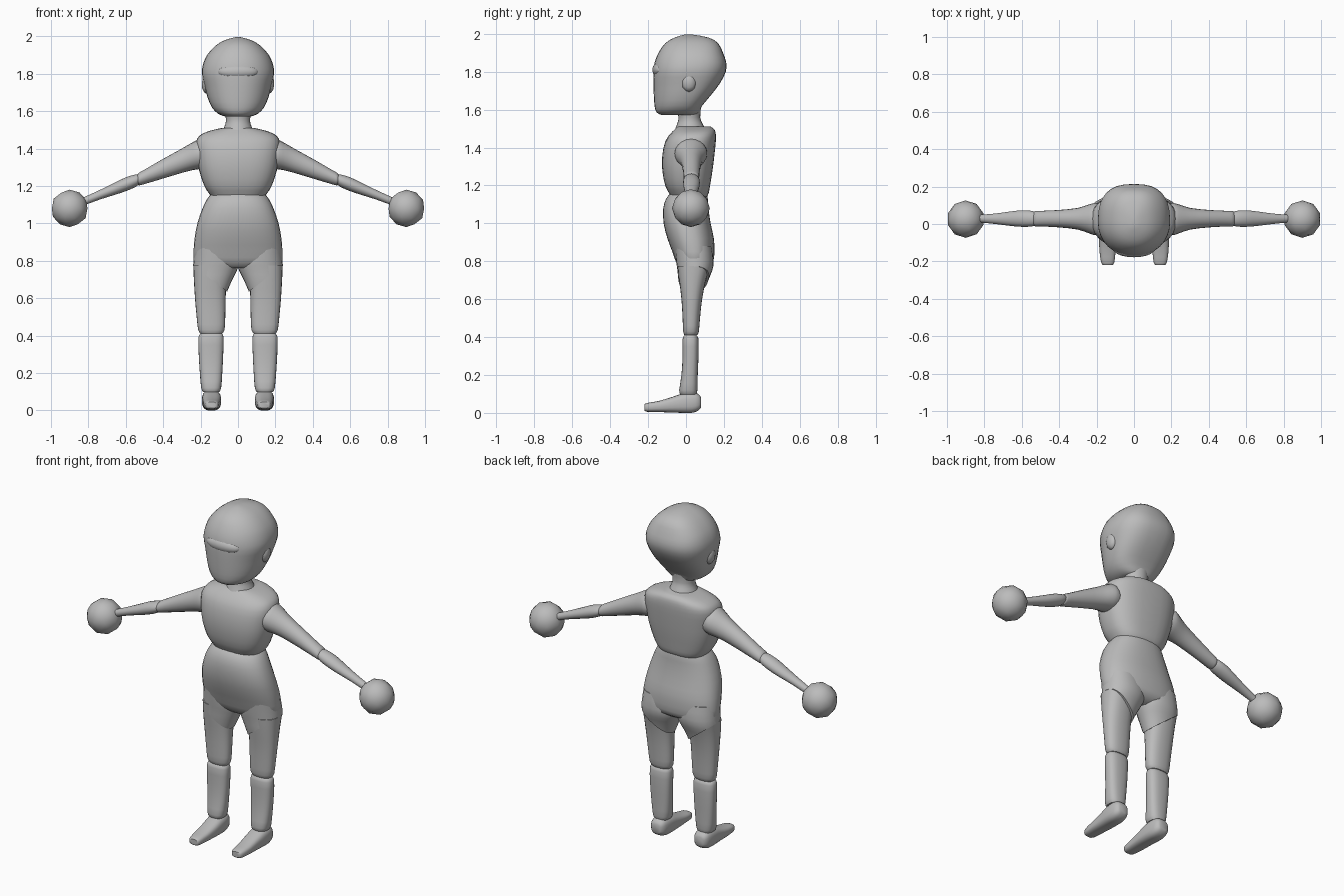
import bpy, bmesh, math
from mathutils import Vector, Matrix

grey = bpy.data.materials.new("clay grey")
grey.diffuse_color = (0.5, 0.5, 0.5, 1)


def finish(name, bm, angle=40):
    bmesh.ops.recalc_face_normals(bm, faces=bm.faces)
    me = bpy.data.meshes.new(name)
    bm.to_mesh(me)
    bm.free()
    me.materials.append(grey)
    for p in me.polygons:
        p.use_smooth = True
    me.set_sharp_from_angle(angle=math.radians(angle))
    ob = bpy.data.objects.new(name, me)
    bpy.context.collection.objects.link(ob)
    return ob


def resample(rows, steps):
    """Catmull-Rom through the rows of section values."""
    out = []
    for i in range(len(rows) - 1):
        quad = [rows[max(i - 1, 0)], rows[i], rows[i + 1], rows[min(i + 2, len(rows) - 1)]]
        for s in range(steps):
            t = s / steps
            out.append([b + 0.5 * t * (c - a + t * (2 * a - 5 * b + 4 * c - d + t * (3 * (b - c) + d - a)))
                        for a, b, c, d in zip(*quad)])
    return out + [list(rows[-1])]


def sp(v, n):
    return math.copysign(abs(v) ** (2 / n), v)


def loft(name, rows, axis="z", n=2.0, n_back=None, segs=24, steps=2, side=1, cut=None):
    """Rows: station, low and high of first cross axis, low and high of second, optional widest point."""
    bm = bmesh.new()
    rings = []
    for r in resample(rows, steps):
        s, a0, a1, b0, b1 = r[:5]
        bc = r[5] if len(r) > 5 else (b0 + b1) / 2
        ring = []
        for k in range(segs):
            t = 2 * math.pi * k / segs
            e = (n_back or n) if math.sin(t) > 0 else n
            a = (a0 + a1) / 2 + (a1 - a0) / 2 * sp(math.cos(t), e)
            b = bc + ((b1 - bc) if math.sin(t) > 0 else (bc - b0)) * sp(math.sin(t), e)
            co = {"z": (a, b, s), "x": (s, a, b), "y": (a, s, b)}[axis]
            ring.append(bm.verts.new((co[0] * side, co[1], co[2])))
        rings.append(ring)
    for p, q in zip(rings, rings[1:]):
        for k in range(segs):
            bm.faces.new((p[k], p[(k + 1) % segs], q[(k + 1) % segs], q[k]))
    bm.faces.new(rings[0])
    bm.faces.new(rings[-1])
    if cut:
        point, normal = cut
        geom = bm.verts[:] + bm.edges[:] + bm.faces[:]
        res = bmesh.ops.bisect_plane(bm, geom=geom, plane_co=(point[0] * side, point[1], point[2]),
                                     plane_no=(normal[0] * side, normal[1], normal[2]), clear_outer=True)
        edges = [e for e in res["geom_cut"] if isinstance(e, bmesh.types.BMEdge)]
        bmesh.ops.contextual_create(bm, geom=edges)
    return finish(name, bm)


def ball(name, centre, radii, subdiv=2):
    bm = bmesh.new()
    m = Matrix.Translation(centre) @ Matrix.Diagonal((*radii, 1))
    bmesh.ops.create_icosphere(bm, subdivisions=subdiv, radius=1, matrix=m)
    return finish(name, bm, 60)


def sym(z, w, front, back, mid=None):
    return (z, -w, w, front, back) + (() if mid is None else (mid,))


# Head, with a long jaw and a broad overhanging back
loft("head", [
    sym(1.572, .07, -.13, .06, -.02), sym(1.585, .105, -.155, .068, -.03),
    sym(1.62, .14, -.166, .085, -.02), sym(1.68, .165, -.17, .135, 0),
    sym(1.74, .18, -.172, .18, .01), sym(1.80, .193, -.172, .21, .01),
    sym(1.85, .187, -.165, .212, .02), sym(1.90, .165, -.145, .195, .02),
    sym(1.95, .12, -.11, .17, .02), sym(1.98, .07, -.06, .12, .02),
    sym(1.995, .015, -.01, .04, .01)], n=2.1, n_back=2.6, segs=32)
ball("eye_band", (0, -.135, 1.81), (.11, .043, .042), 3)
loft("neck", [sym(1.49, .085, -.06, .105), sym(1.53, .068, -.045, .085),
              sym(1.56, .065, -.04, .075), sym(1.62, .075, -.05, .08)])

# Chest block
loft("chest", [
    sym(1.14, .14, -.08, .11), sym(1.16, .155, -.09, .12), sym(1.20, .18, -.11, .127),
    sym(1.28, .207, -.125, .14), sym(1.36, .22, -.125, .15), sym(1.43, .225, -.11, .157),
    sym(1.47, .205, -.085, .157), sym(1.495, .15, -.06, .15), sym(1.51, .085, -.045, .13)],
    n=2.6, segs=32)

# Hips with the trouser lobes
loft("hips", [
    sym(1.155, .145, -.085, .11), sym(1.13, .165, -.105, .115), sym(1.08, .19, -.12, .118),
    sym(1.0, .217, -.118, .13), sym(.92, .232, -.098, .147), sym(.85, .237, -.072, .15),
    sym(.79, .225, -.05, .14), sym(.76, .12, -.02, .09)], n=2.3, segs=32)

for side, tag in ((1, "right"), (-1, "left")):
    # Sloped leg opening runs from the outer hip down to the inner thigh
    loft(f"hip_lobe_{tag}", [
        (.88, .01, .23, -.06, .135), (.80, -.01, .238, -.052, .146), (.75, .005, .24, -.045, .138),
        (.70, .03, .235, -.04, .118), (.63, .06, .23, -.03, .098)],
        n=2.2, side=side, cut=((.235, 0, .77), (.13, 0, -.17)))
    loft(f"thigh_{tag}", [
        (.775, .06, .239, -.044, .128), (.70, .062, .236, -.036, .105), (.60, .066, .23, -.024, .085),
        (.50, .068, .221, -.018, .074), (.43, .072, .213, -.015, .068), (.41, .085, .2, -.008, .06)],
        n=2.4, side=side)
    loft(f"shin_{tag}", [
        (.41, .085, .2, -.008, .055), (.39, .077, .212, -.018, .066), (.30, .079, .21, -.018, .066),
        (.20, .084, .204, -.024, .062), (.12, .09, .197, -.036, .06), (.098, .1, .187, -.03, .055)],
        n=2.6, side=side)
    # Foot: ankle stub and a tapering sole
    loft(f"foot_{tag}", [
        (-.22, .115, .165, .012, .045), (-.205, .105, .176, .006, .052), (-.14, .098, .185, .004, .064),
        (-.07, .092, .188, .002, .085), (-.02, .09, .192, .0, .102), (.03, .092, .192, .0, .108),
        (.065, .1, .185, .012, .1), (.08, .115, .17, .03, .08)],
        axis="y", n=2.8, side=side)
    # Arms slope down and out to ball hands
    loft(f"upper_arm_{tag}", [
        (.17, -.05, .1, 1.3, 1.42), (.205, -.06, .112, 1.29, 1.447), (.24, -.05, .105, 1.285, 1.435),
        (.30, -.03, .086, 1.27, 1.4), (.40, -.018, .075, 1.24, 1.345), (.50, -.013, .07, 1.21, 1.287),
        (.53, -.012, .068, 1.203, 1.27), (.54, -.002, .058, 1.215, 1.255)],
        axis="x", side=side, segs=20)
    loft(f"forearm_{tag}", [
        (.525, -.003, .06, 1.215, 1.26), (.545, -.013, .07, 1.196, 1.262), (.60, -.015, .073, 1.172, 1.246),
        (.66, -.01, .067, 1.152, 1.217), (.74, .0, .056, 1.127, 1.178), (.84, .01, .048, 1.09, 1.132)],
        axis="x", side=side, segs=20)
    ball(f"hand_{tag}", (.9 * side, .026, 1.08), (.1, .1, .1))
    ball(f"ear_{tag}", (.168 * side, .015, 1.745), (.026, .04, .052))
